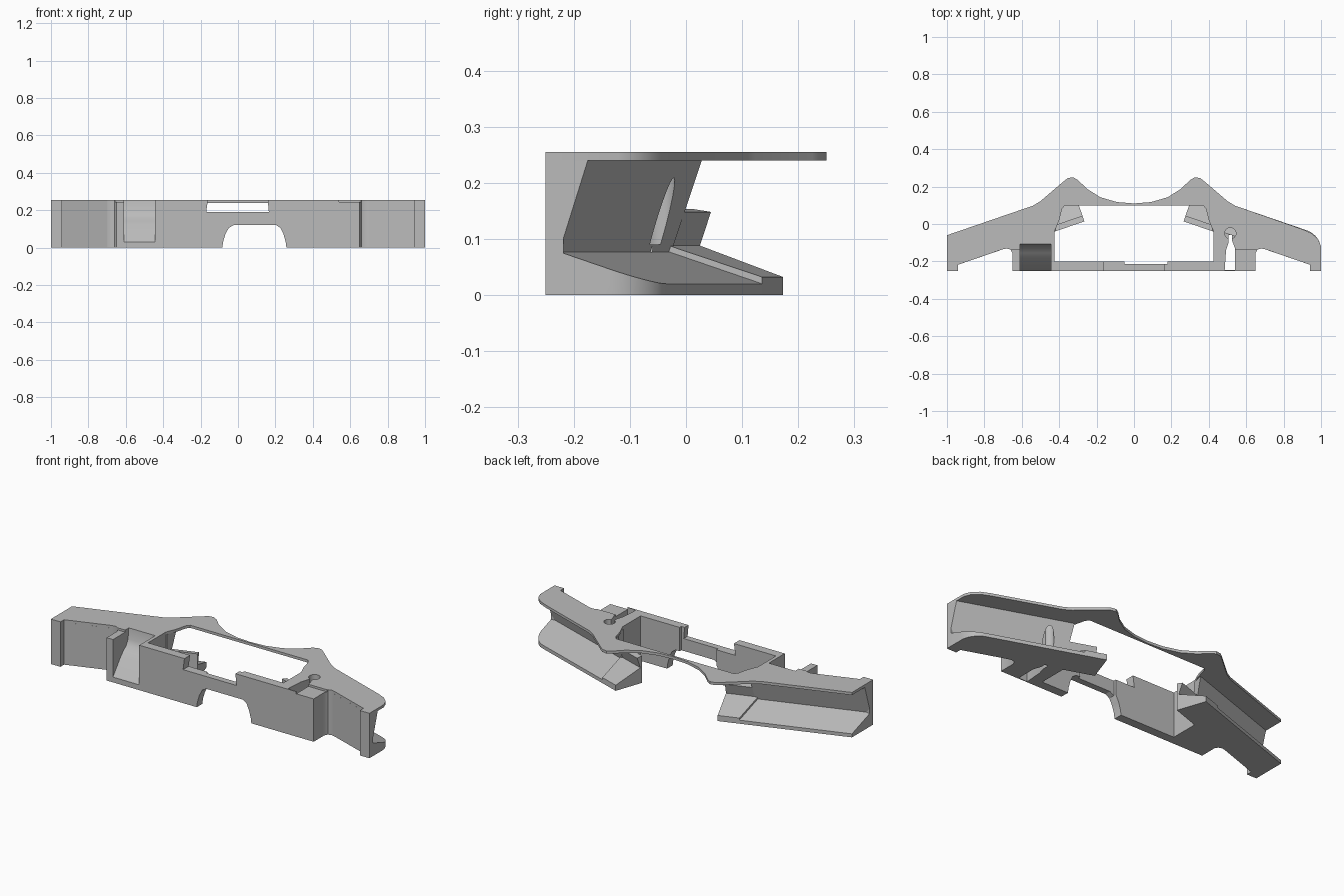
import bpy, bmesh, math

if "Cube" in bpy.data.objects:
    bpy.data.objects.remove(bpy.data.objects["Cube"], do_unlink=True)

grey = bpy.data.materials.new("light grey")
grey.use_nodes = True
grey.diffuse_color = (0.5, 0.5, 0.5, 1)
grey.node_tree.nodes["Principled BSDF"].inputs["Base Color"].default_value = (0.5, 0.5, 0.5, 1)

TOP, UNDER = 0.255, 0.24
SLOPE = 0.343


def wing_front(x):
    """Front line of the swept wings."""
    return -0.238 + SLOPE * (1 - abs(x))


def prism(name, start, end):
    """Solid between two matching rings of points."""
    bm = bmesh.new()
    a = [bm.verts.new(p) for p in start]
    b = [bm.verts.new(p) for p in end]
    bm.faces.new(a)
    bm.faces.new(b[::-1])
    n = len(a)
    for i in range(n):
        bm.faces.new((a[i], b[i], b[(i + 1) % n], a[(i + 1) % n]))
    bmesh.ops.recalc_face_normals(bm, faces=bm.faces)
    mesh = bpy.data.meshes.new(name)
    bm.to_mesh(mesh)
    bm.free()
    ob = bpy.data.objects.new(name, mesh)
    mesh.materials.append(grey)
    bpy.context.collection.objects.link(ob)
    return ob


def plan(name, pts, z0, z1):
    return prism(name, [(x, y, z0) for x, y in pts], [(x, y, z1) for x, y in pts])


def box(name, x0, x1, y0, y1, z0, z1):
    return plan(name, [(x0, y0), (x1, y0), (x1, y1), (x0, y1)], z0, z1)


def cut(ob, cutter):
    mod = ob.modifiers.new("cut", 'BOOLEAN')
    mod.operation, mod.solver, mod.object = 'DIFFERENCE', 'EXACT', cutter
    cutter.hide_render = True
    bpy.context.view_layer.objects.active = ob
    bpy.ops.object.modifier_apply(modifier=mod.name)


def mirrored(pts):
    return [(-x, y) for x, y in reversed(pts)]


# Top plate: scalloped back edge, swept wings, open centre
crest = [(0.54, 0.098), (0.50, 0.122), (0.38, 0.225), (0.355, 0.245), (0.325, 0.25),
         (0.30, 0.235), (0.25, 0.187), (0.18, 0.143), (0.09, 0.117)]
inner = [(0.37, 0.10), (0.385, 0.08), (0.40, 0.02), (0.425, -0.04)]
tab = [(0.94, wing_front(0.94)), (0.94, -0.25), (1, -0.25)]
round_end = [(1, -0.12), (0.985, -0.082), (0.95, -0.05), (0.9, -0.028)]
outline = round_end + crest + [(0, 0.11)] + mirrored(crest) + [(-1, -0.06)]
outline += mirrored(inner + tab) + inner + tab
plate = plan("top_plate", outline, UNDER, TOP)

# Swept wings: a V groove open to the back, with a lower lip running further inward
wall = [(0, 0), (0.178, 0), (0.178, 0.02), (0.012, 0.077), (0.063, UNDER), (0, UNDER)]
stub = [(0, 0), (0.178, 0), (0.178, 0.032), (0.012, 0.088), (0.034, 0.148), (0, 0.153)]


def wing(name, side, profile, x0, skew0, x1):
    def ring(x, skew):
        pts = []
        for w, z in profile:
            px = x + skew * w
            pts.append((side * px, wing_front(px) + w, z))
        return pts
    return prism(name, ring(x0, skew0), ring(x1, 0))


wings = []
for side, label in ((1, "left"), (-1, "right")):
    w = wing(label + "_wing", side, wall, 0.42, -0.2, 1)
    wings.append(w)
    lip = wing(label + "_lip_end", side, stub, 0.265, 0.31, 0.43)
    box(label + "_end_tab", *sorted((side * 0.94, side)), -0.25, wing_front(1) + 0.02, 0, UNDER)

# Rounded corner on the left wing lip
bm = bmesh.new()
bm.from_mesh(wings[0].data)
corner = [e for e in bm.edges
          if all(v.co.x > 0.99 and v.co.y > -0.07 and v.co.z < 0.03 for v in e.verts)]
bmesh.ops.bevel(bm, geom=corner, offset=0.075, segments=8, profile=0.5, affect='EDGES')
bm.to_mesh(wings[0].data)
bm.free()

# Front bar with its two side blocks, filleted into the wings
half = [(0.425, -0.2), (0.425, -0.035), (0.70, wing_front(0.70) + 0.005),
        (0.70, wing_front(0.70)), (0.68, -0.131), (0.66, -0.137), (0.65, -0.155), (0.65, -0.25)]
front = plan("front_bar", half + mirrored(half), 0, TOP)


def front_cutter(name, pts):
    return prism(name, [(x, -0.3, z) for x, z in pts], [(x, -0.15, z) for x, z in pts])


arch = front_cutter("arch_cutter", [
    (-0.085, -0.01), (-0.08, 0.03), (-0.068, 0.07), (-0.05, 0.105), (-0.025, 0.12),
    (0.205, 0.12), (0.228, 0.105), (0.244, 0.07), (0.255, 0.03), (0.26, -0.01)])
notch = front_cutter("notch_cutter", [(-0.17, 0.19), (0.165, 0.19), (0.155, 0.3), (-0.155, 0.3)])
relief = box("relief_cutter", -0.05, 0.18, -0.215, -0.15, -0.1, 0.3)

# Sloping recess in the right block
ramp = [(-0.3, 0.03), (-0.25, 0.03), (-0.18, 0.12), (-0.155, 0.145), (-0.13, 0.165),
        (-0.115, 0.195), (-0.102, 0.3), (-0.3, 0.3)]
recess = prism("recess_cutter", [(-0.61, y, z) for y, z in ramp], [(-0.445, y, z) for y, z in ramp])

# Keyhole slot in the left block, behind a thin front skin
slot = plan("slot_cutter", [(0.485, -0.245), (0.54, -0.245), (0.54, -0.13), (0.525, -0.09),
                            (0.525, -0.06), (0.505, -0.06), (0.505, -0.1), (0.492, -0.14)], -0.1, 0.4)
ring = [(0.515 + 0.03 * math.cos(i * math.tau / 24), -0.05 + 0.03 * math.sin(i * math.tau / 24))
        for i in range(24)]
keyhole = plan("keyhole_cutter", ring, 0.09, 0.4)

# Shallow steps on the block tops
step_l = box("step_cutter", 0.54, 0.7, -0.3, -0.14, 0.243, 0.4)
step_r = box("step_cutter", -0.7, -0.61, -0.3, -0.14, 0.243, 0.4)

for cutter in (arch, notch, relief, recess, slot, keyhole, step_l, step_r):
    cut(front, cutter)
for part in (plate, wings[0]):
    cut(part, keyhole)
    cut(part, slot)
for cutter in (arch, notch, relief, recess, slot, keyhole, step_l, step_r):
    bpy.data.objects.remove(cutter, do_unlink=True)

# Smooth curved walls, crisp corners
for ob in bpy.context.collection.objects:
    if ob.type == 'MESH' and grey.name in ob.data.materials:
        bpy.ops.object.select_all(action='DESELECT')
        ob.select_set(True)
        bpy.context.view_layer.objects.active = ob
        bpy.ops.object.shade_smooth_by_angle(angle=math.radians(30))
